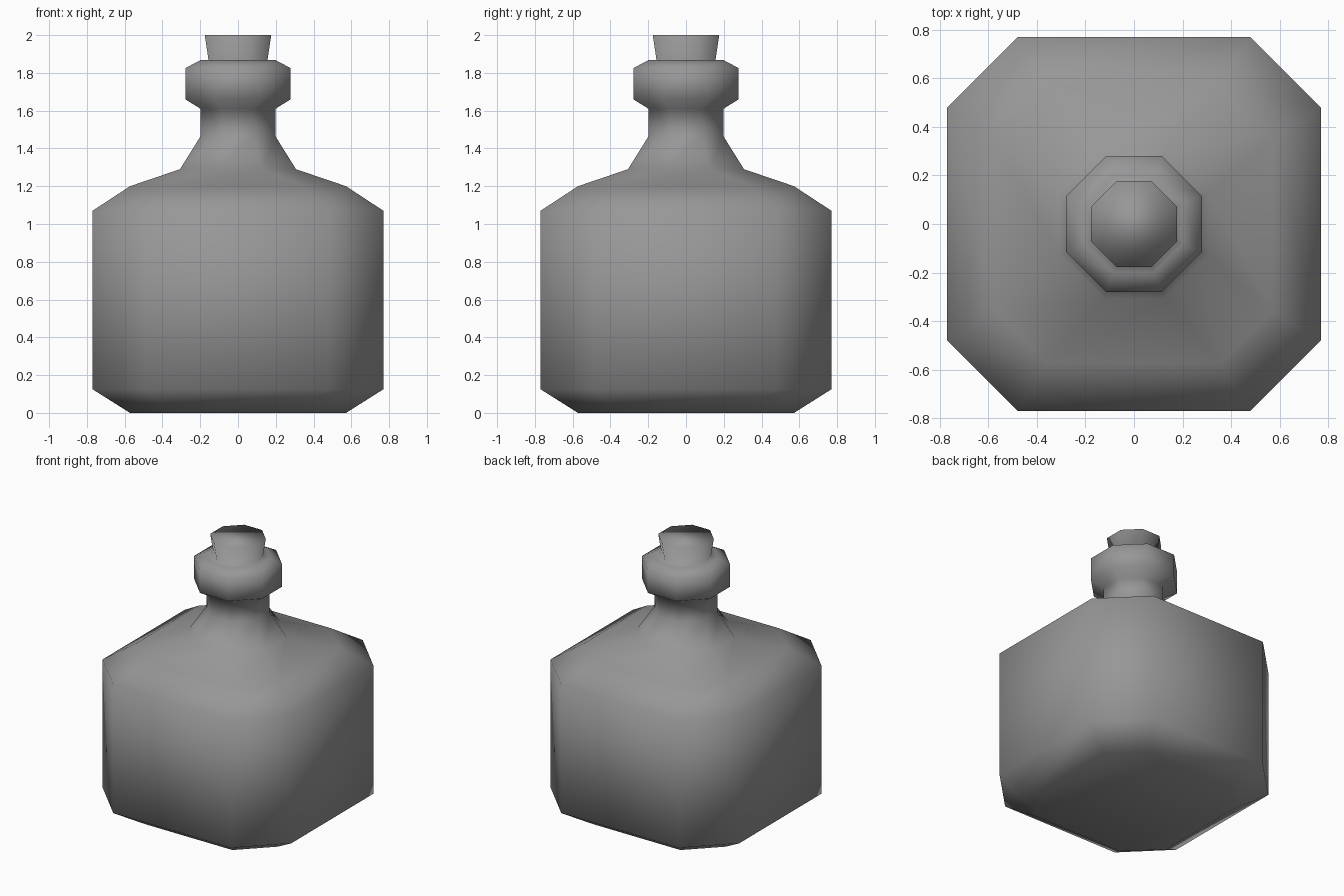
import bpy, bmesh

if "Cube" in bpy.data.objects:
    bpy.data.objects.remove(bpy.data.objects["Cube"])


def octagon(h, c):
    """Chamfered square: half width h, flat side half length c."""
    return [(h, -c), (h, c), (c, h), (-c, h), (-h, c), (-h, -c), (-c, -h), (c, -h)]


def loft(name, rings, material):
    """Skin a stack of octagons given as (z, half width, side ratio)."""
    bm = bmesh.new()
    loops = [[bm.verts.new((x, y, z)) for x, y in octagon(h, h * k)] for z, h, k in rings]
    for a, b in zip(loops, loops[1:]):
        for i in range(8):
            j = (i + 1) % 8
            bm.faces.new((a[i], a[j], b[j], b[i]))
    bm.faces.new(loops[0][::-1])
    bm.faces.new(loops[-1])
    bmesh.ops.recalc_face_normals(bm, faces=bm.faces[:])
    for f in bm.faces:
        f.smooth = True
    mesh = bpy.data.meshes.new(name)
    bm.to_mesh(mesh)
    bm.free()
    mesh.materials.append(material)
    obj = bpy.data.objects.new(name, mesh)
    bpy.context.collection.objects.link(obj)
    return obj


dark = bpy.data.materials.new("dark_grey")
dark.diffuse_color = (0.31, 0.31, 0.31, 1)
dark.use_nodes = True
dark.node_tree.nodes["Principled BSDF"].inputs["Base Color"].default_value = dark.diffuse_color

SQ, REG = 0.622, 0.414  # chamfered square and regular octagon ratios

# Bottle: bevelled square body, sloping shoulder, neck, lip and tapered cork
loft("bottle", [
    (0.00, 0.572, SQ), (0.125, 0.77, SQ), (1.07, 0.77, SQ), (1.20, 0.572, SQ),
    (1.29, 0.307, REG), (1.465, 0.198, REG), (1.61, 0.198, REG),
    (1.66, 0.279, REG), (1.825, 0.279, REG), (1.867, 0.20, REG),
    (1.867, 0.156, REG), (2.00, 0.176, REG),
], dark)
